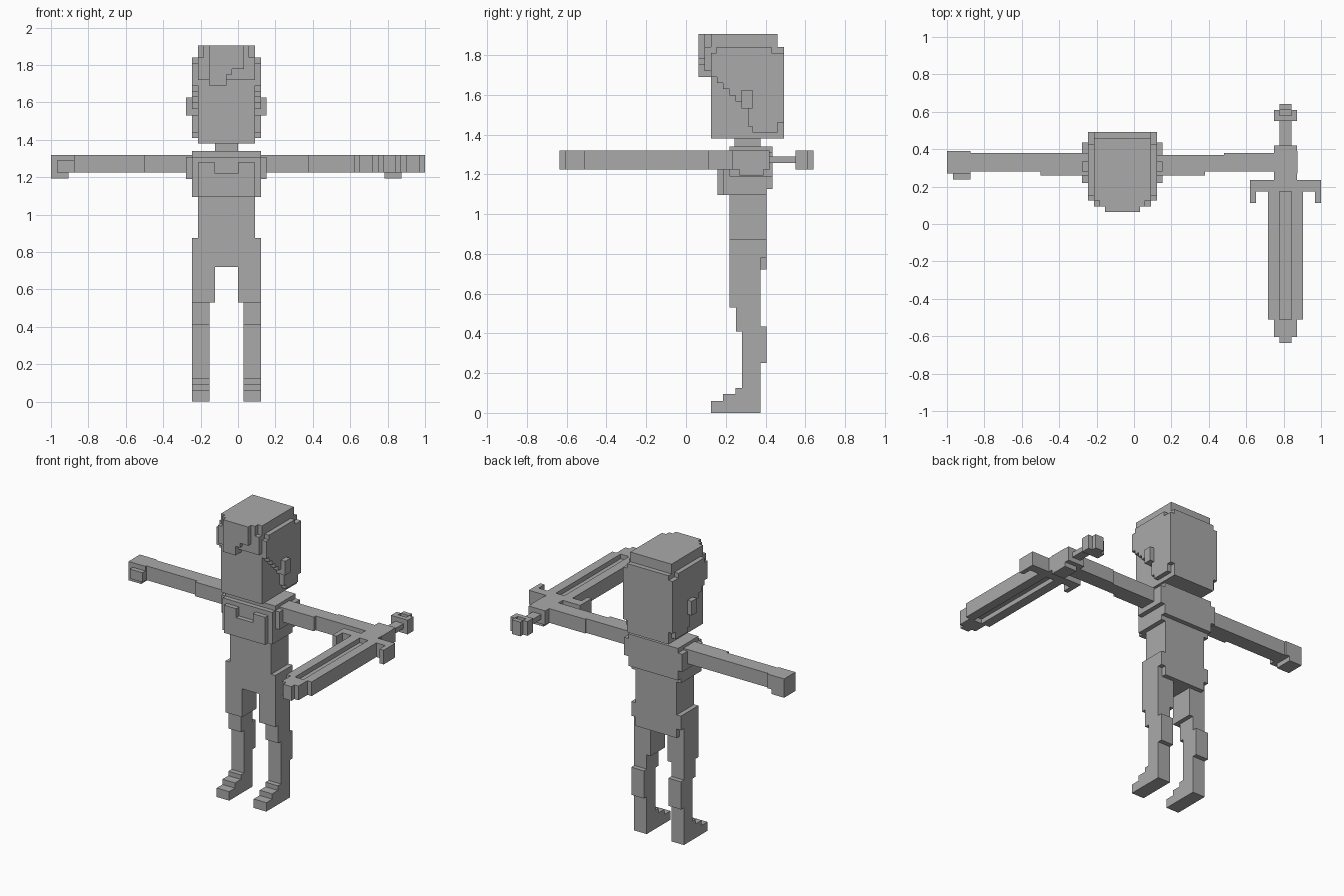
import bpy, bmesh
from mathutils import Vector

cube = bpy.data.objects.get("Cube")
if cube:
    bpy.data.objects.remove(cube, do_unlink=True)

grey = bpy.data.materials.new("plain grey")
grey.use_nodes = True
grey.diffuse_color = (.4, .4, .4, 1)
grey.node_tree.nodes["Principled BSDF"].inputs["Base Color"].default_value = grey.diffuse_color

STEP = .031            # one block of relief
BODY, SWORD = -.062, .81  # centre lines in x
SLIM = .153            # half widths of the body
WIDE = SLIM + STEP
BROAD = WIDE + STEP


def both(half):
    """Span across the centre line."""
    return (-half, half)


def part(name, *boxes, centre=0, mirror=False):
    """Blocky part from boxes of (x span, y span, z span); x is measured from centre."""
    bm = bmesh.new()
    for spans in boxes:
        for side in (1, -1) if mirror else (1,):
            low, high = (Vector(corner) for corner in zip(*spans))
            middle, size = (low + high) / 2, high - low
            middle.x = centre + side * middle.x
            for vert in bmesh.ops.create_cube(bm, size=1)["verts"]:
                vert.co = middle + vert.co * size
    mesh = bpy.data.meshes.new(name)
    bm.to_mesh(mesh)
    bm.free()
    mesh.materials.append(grey)
    bpy.context.collection.objects.link(bpy.data.objects.new(name, mesh))


def body(name, *boxes, mirror=False):
    part(name, *boxes, centre=BODY, mirror=mirror)


# Head block, with crown and back of the hair
chin, brow, crown = 1.38, 1.84, 1.905
face, nape, back = .125, .46, .492
body("head", (both(SLIM), (face, nape), (chin, brow)))
body("hair_cap",
     (both(SLIM), (face, nape), (brow, crown)),
     (both(SLIM - STEP), (face - STEP, nape - STEP), (brow, crown)),
     (both(WIDE), (SLIM, nape - STEP), (1.72, brow)),
     (both(SLIM), (nape - STEP, back), (chin, brow)),
     (both(WIDE), (nape - STEP, back), (nape + 1, brow - STEP)))

# Fringe strands, longest on the right, with a raised tuft
fringe_front = face - 2 * STEP
part("fringe",
     ((BODY - SLIM, .09), (face - STEP, face), (1.72, brow)),
     ((-.155, BODY), (fringe_front, face), (1.69, crown)),
     ((BODY, -STEP), (fringe_front, face), (1.75, crown)),
     ((-STEP, STEP), (fringe_front, face), (1.78, crown)))

# Side hair steps down block by block towards the ears
temple = (SLIM - STEP, WIDE)
locks = []
for count in range(5):
    start = face + count * STEP
    locks.append((temple, (start, start + STEP), (1.69 - count * STEP, brow - STEP)))
ear_front, ear_back = .28, .335
body("side_hair", *locks,
     (temple, (ear_front, ear_back), (1.6, brow - STEP)),
     (temple, (ear_back, nape), (chin + STEP, brow - STEP)), mirror=True)
body("ears",
     ((SLIM, BROAD), (ear_front, ear_back), (1.53, 1.625)),
     ((SLIM, WIDE), (ear_front + STEP, ear_back), (1.44, 1.53)), mirror=True)

# Neck, chest with a bust relief, and shoulder edges
front, rear = .22, .405
hem, shoulder = 1.095, 1.34
body("neck", (both(-BODY), (.245, .375), (shoulder - STEP, chin + STEP)))
body("chest",
     (both(WIDE), (front - STEP, rear), (hem, shoulder - STEP)),
     (both(WIDE), (front, rear + STEP), (hem + STEP, shoulder)),
     (both(BROAD), (front, rear + STEP), (1.19, shoulder - STEP)))
body("bust",
     (both(SLIM), (front - 2 * STEP, front), (hem, 1.22)),
     ((both(SLIM)[0], BODY), (front - 2 * STEP, front), (1.2, 1.28)),
     ((-BODY, SLIM), (front - 2 * STEP, front), (1.2, 1.28)),
     (both(SLIM), (front - STEP, front), (1.2, 1.25)))

# Waist and hips
waist, crotch = .875, .72
body("waist", (both(SLIM), (front, rear), (waist, hem)))
body("hips",
     (both(WIDE), (front, rear - STEP), (crotch, waist)),
     (both(WIDE), (front, rear), (.78, waist)),
     (both(SLIM), (front, rear), (crotch, waist)))

# Legs narrow below the thigh; the feet are stepped
knee, shin = .53, .41
leg = (WIDE - 3 * STEP, WIDE)
body("thighs", ((-BODY, WIDE), (front, rear - STEP), (knee, crotch)), mirror=True)
body("lower_legs",
     (leg, (front + STEP, rear - STEP), (shin, knee)),
     (leg, (front + 2 * STEP, rear - STEP), (0, shin)),
     (leg, (front + 3 * STEP, rear), (.25, .435)), mirror=True)
body("feet", *[(leg, (face + 2 * STEP * count, rear - STEP), (0, height))
               for count, height in enumerate((.06, .095, .125))], mirror=True)

# Arms at full stretch; the right hand is empty, the left closes on the grip
low, high = 1.225, 1.32
arm_back, arm_front = .38, .26
right_elbow, left_elbow, wrist = -.5, .48, .875
sleeve = BODY + SLIM
part("right_arm",
     ((right_elbow, BODY - SLIM), (arm_front, arm_back), (low, high)),
     ((-wrist, right_elbow), (ear_front, arm_back), (low, high)))
part("left_arm",
     ((sleeve, arm_back), (arm_front, .37), (low, high)),
     ((sleeve, left_elbow), (ear_front, .37), (low, high)),
     ((left_elbow, SWORD), (ear_front, arm_back), (low, high)))
palm = (.27, .39)
part("right_hand",
     ((-1, -wrist), palm, (low, high)),
     ((-1, -wrist - STEP), palm, (low - STEP, low)),
     ((-1 + STEP, -wrist), (palm[0] - STEP, palm[0]), (low, high - STEP)))
part("left_hand",
     ((SWORD - 2 * STEP, wrist), palm, (low, high)),
     ((wrist - 3 * STEP, wrist), palm, (low - STEP, low)))

# Sword: blade with a groove on both faces
full, core = (low, high), (low + STEP, high - STEP)
thin, mid = both(STEP), both(2 * STEP)
guard_front, guard_back = .175, .235
blade_end, tip = -.51, -.605
part("blade",
     ((STEP, 3 * STEP), (blade_end, guard_front), full),
     (thin, (blade_end, guard_front), core),
     (mid, (tip, blade_end), full),
     (thin, (tip - STEP, tip), full), centre=SWORD, mirror=True)

# Hooked guard, grip, and hollowed pommel
reach = 1 - SWORD
part("guard",
     (both(reach), (guard_front, guard_back), full),
     ((reach - STEP, reach), (guard_front - 2 * STEP, guard_front), full),
     (mid, (guard_front + STEP, palm[0]), full), centre=SWORD, mirror=True)
pommel, end = .55, .61
part("grip",
     (thin, (palm[0], pommel), core),
     (mid, (palm[1], palm[1] + STEP), full), centre=SWORD)
part("pommel",
     ((STEP, 2 * STEP), (pommel, end), full),
     (thin, (pommel, end), (low, high - STEP)),
     (thin, (pommel, pommel + STEP), full),
     (thin, (end, end + STEP), full), centre=SWORD, mirror=True)
